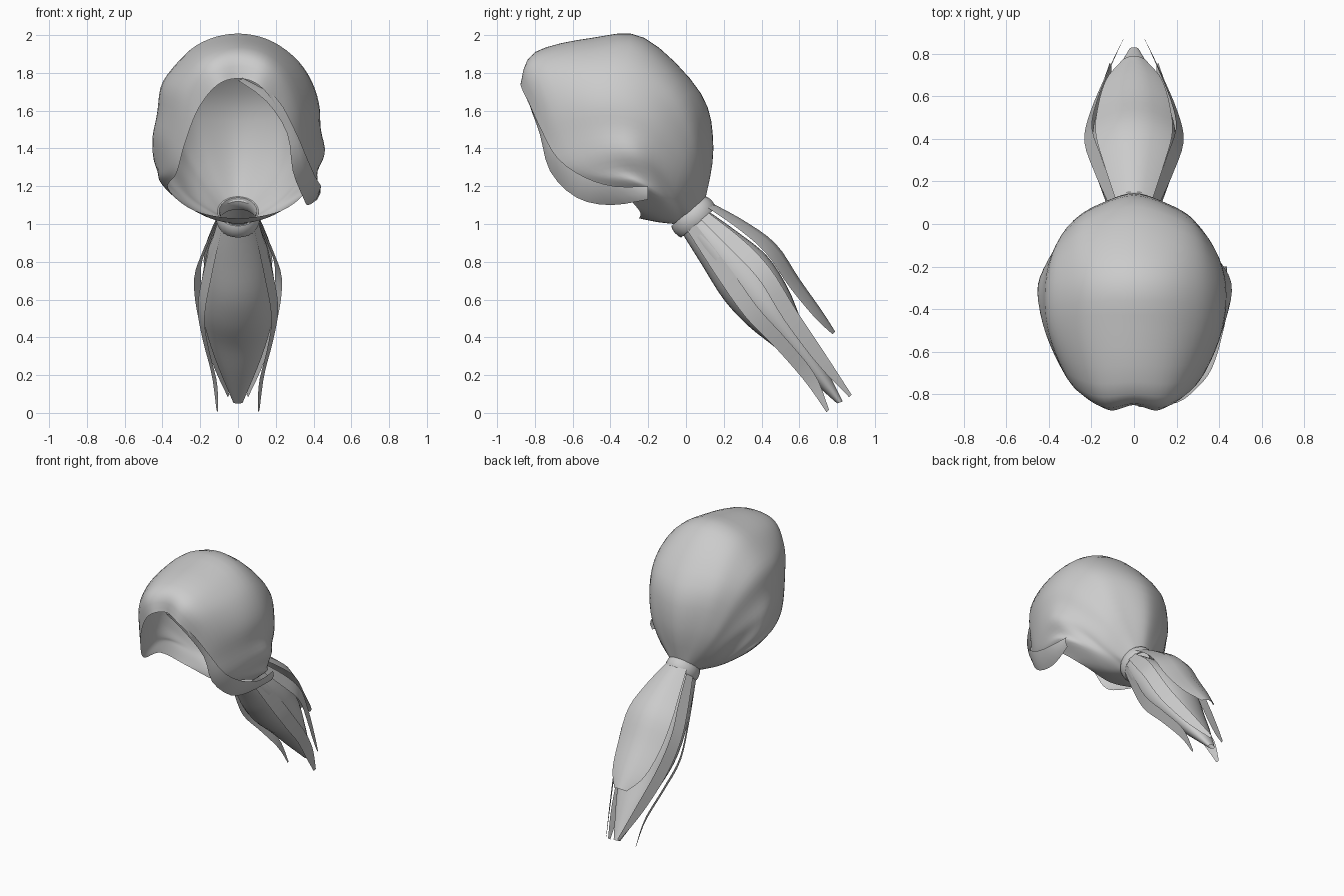
import bpy, math
from mathutils import Vector as V

if "Cube" in bpy.data.objects:
    bpy.data.objects.remove(bpy.data.objects["Cube"])

hair = bpy.data.materials.new("grey hair")
hair.diffuse_color = (0.6, 0.6, 0.6, 1)
hair.use_nodes = True
hair.node_tree.nodes["Principled BSDF"].inputs["Base Color"].default_value = hair.diffuse_color


def spline(pts, n, closed=False):
    """Resample points to n samples along a smooth curve."""
    m = len(pts)
    out = []
    for i in range(n):
        t = i * m / n if closed else i * (m - 1) / (n - 1)
        k = int(t) if closed else min(int(t), m - 2)
        f = t - k
        if closed:
            a, b, c, d = (pts[(k + j) % m] for j in (-1, 0, 1, 2))
        else:
            a, b, c, d = (pts[max(0, min(m - 1, k + j))] for j in (-1, 0, 1, 2))
        out.append(b + 0.5 * f * (c - a + f * (2 * a - 5 * b + 4 * c - d
                                              + f * (3 * (b - c) + d - a))))
    return out


def grid(name, rows, closed=False, wrap=False, flip=False):
    """Skin rows of points; closed joins each row's ends, wrap joins last to first row."""
    r, c = len(rows), len(rows[0])
    faces = []
    for i in range(r if wrap else r - 1):
        for j in range(c if closed else c - 1):
            i2, j2 = (i + 1) % r, (j + 1) % c
            f = (i * c + j, i * c + j2, i2 * c + j2, i2 * c + j)
            faces.append(f[::-1] if flip else f)
    me = bpy.data.meshes.new(name)
    me.from_pydata([p for row in rows for p in row], [], faces)
    me.materials.append(hair)
    ob = bpy.data.objects.new(name, me)
    bpy.context.collection.objects.link(ob)
    bpy.context.view_layer.objects.active = ob
    ob.select_set(True)
    bpy.ops.object.shade_smooth_by_angle(angle=math.radians(50))
    ob.select_set(False)
    return ob


# Swept-back cap: strands from the tie to the hairline, crown first, nape last
half = [
    [(0, .10, 1.12), (0, .145, 1.4), (0, .08, 1.69), (0, -.22, 1.985), (0, -.5, 1.985), (0, -.80, 1.91), (0, -.85, 1.77)],
    [(.05, .09, 1.11), (.17, .09, 1.4), (.23, .01, 1.69), (.22, -.24, 1.925), (.22, -.5, 1.925), (.17, -.81, 1.86), (.11, -.875, 1.735)],
    [(.08, .07, 1.1), (.25, .04, 1.35), (.35, -.08, 1.6), (.39, -.27, 1.74), (.38, -.5, 1.75), (.29, -.75, 1.71), (.21, -.82, 1.61)],
    [(.10, .04, 1.08), (.26, 0, 1.26), (.38, -.13, 1.42), (.435, -.29, 1.52), (.42, -.48, 1.53), (.35, -.66, 1.49), (.28, -.75, 1.43)],
    [(.10, .01, 1.05), (.24, -.04, 1.15), (.36, -.14, 1.27), (.445, -.26, 1.34), (.43, -.4, 1.33), (.38, -.55, 1.29), (.325, -.65, 1.27)],
    [(.08, -.02, 1.03), (.2, -.06, 1.085), (.31, -.13, 1.145), (.405, -.24, 1.21), (.37, -.38, 1.19)],
    [(.06, -.05, 1.01), (.16, -.14, 1.035), (.24, -.25, 1.075)],
    [(0, -.06, 1.0), (0, -.15, 1.01), (0, -.25, 1.03)],
]
half = [spline([V(p) for p in s], 25) for s in half]
mirrored = [[V((-p.x, p.y, p.z)) for p in s] for s in half[-2:0:-1]]
strands = half + mirrored
cols = [spline([s[j] for s in strands], 84, True) for j in range(25)]
# Soft combed grooves along the sides
for j, col in enumerate(cols):
    for i, p in enumerate(col):
        side = min(1, abs(p.x) / 0.3) ** 2 * math.sin(math.pi * j / 24)
        p.x *= 1 + 0.009 * side * math.sin(i * math.tau / 7)
grid("hair_cap", cols, closed=True)

# Loose lock framing one side of the face
low = [(.0, -.85, 1.76), (.15, -.835, 1.65), (.26, -.775, 1.48), (.29, -.72, 1.28), (.345, -.58, 1.14), (.37, -.4, 1.1), (.42, -.2, 1.13)]
top = [(.02, -.86, 1.775), (.20, -.84, 1.67), (.30, -.765, 1.5), (.365, -.68, 1.35), (.41, -.54, 1.25), (.44, -.38, 1.2), (.43, -.2, 1.2)]
low, top = (spline([V(p) for p in e], 19) for e in (low, top))
grid("side_lock", [low, [(a + b) / 2 + V((.012, 0, 0)) for a, b in zip(low, top)], top], flip=True)

# Hair tie: rounded band tilted along the tail
along, up, side = V((0, .65, -.76)), V((0, .76, .65)), V((1, 0, 0))
centre = V((0, .04, 1.037))
rows = []
for k in range(10):
    a = k * math.tau / 10
    r, h = .116 + .014 * math.cos(a), .042 * math.sin(a)
    rows.append([centre + along * h + r * (side * .9 * math.cos(t * math.tau / 24)
                 + up * math.sin(t * math.tau / 24)) for t in range(24)])
grid("hair_tie", rows, closed=True, wrap=True, flip=True)

# Tail body: upper edge (y, z), lower edge (y, z), half width
sections = [(.10, 1.08, -.02, .95, .10), (.27, .96, .08, .79, .155), (.43, .83, .20, .60, .19),
            (.54, .66, .33, .46, .195), (.62, .47, .48, .34, .16), (.72, .28, .62, .21, .105),
            (.83, .06, .80, .05, .025)]
upper = spline([V((0, s[0], s[1])) for s in sections], 25)
lower = spline([V((0, s[2], s[3])) for s in sections], 25)
width = spline([V((s[4], 0, 0)) for s in sections], 25)
rows = []
for u, l, w in zip(upper, lower, width):
    rows.append([(u + l) / 2 + (u - l) / 2 * math.sin(t * math.tau / 28) + w * math.cos(t * math.tau / 28)
                 for t in range(28)])
grid("tail_body", rows, closed=True, flip=True)


def lock(name, path, n=19, sag=0.0, across=up):
    """Tapering strip along (x, y, z, half width) points, bowed downwards at its edges."""
    pts = spline([V(p[:3]) for p in path], n)
    wid = spline([V((p[3], 0, 0)) for p in path], n)
    rows = [[p + across * (w.x * t) - up * (sag * w.x * t * t) for t in (-1, -.5, 0, .5, 1)]
            for p, w in zip(pts, wid)]
    return grid(name, rows, flip=across == side)


# Broad sheet lying over the tail
lock("tail_top_lock", [(0, .12, 1.12, .08), (0, .32, 1.01, .14), (0, .48, .89, .18), (0, .60, .71, .17),
                       (0, .72, .54, .13), (0, .79, .43, .05)], sag=.4, across=side)

# Thin strips hanging on both flanks of the tail, tilted to follow its roundness
for s, label in ((1, "right"), (-1, "left")):
    lock("tail_upper_strip_" + label,
         [(s * .10, .10, 1.04, .03), (s * .17, .28, .88, .045), (s * .215, .42, .73, .045),
          (s * .19, .55, .52, .045), (s * .12, .72, .28, .035), (s * .05, .87, .09, .01)],
         across=up * .92 - side * (s * .4))
    lock("tail_lower_strip_" + label,
         [(s * .10, .03, .98, .03), (s * .16, .20, .74, .045), (s * .195, .35, .53, .045),
          (s * .17, .51, .36, .04), (s * .125, .66, .18, .035), (s * .11, .75, .01, .01)],
         across=up * .92 + side * (s * .4))
